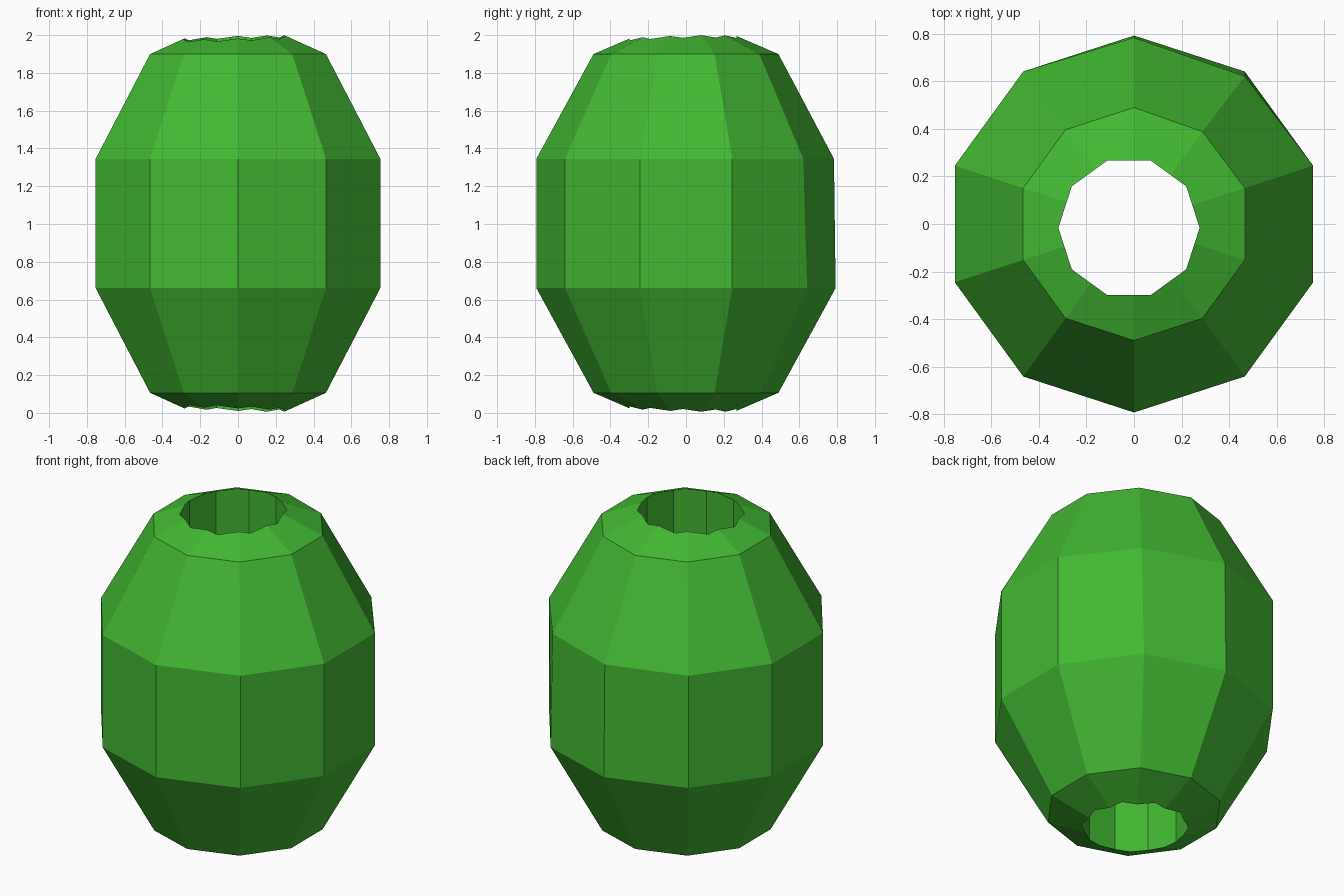
import bpy, bmesh, math

if "Cube" in bpy.data.objects:
    bpy.data.objects.remove(bpy.data.objects["Cube"])

SIDES = 10
CENTRE_Z = 1.003
RADIUS, HALF_HEIGHT = 0.833, 1.108

green = bpy.data.materials.new("green")
green.diffuse_color = (0.055, 0.48, 0.032, 1)
green.use_nodes = True
green.node_tree.nodes["Principled BSDF"].inputs["Base Color"].default_value = green.diffuse_color

# Faceted barrel body: a ten-sided sphere with five bands, stretched upwards
bm = bmesh.new()
rings = []
for i in range(1, 5):
    t = math.radians(36 * i)
    r, z = RADIUS * math.sin(t), CENTRE_Z + HALF_HEIGHT * math.cos(t)
    rings.append([bm.verts.new((r * math.cos(math.radians(18 + 36 * k)),
                                r * math.sin(math.radians(18 + 36 * k)), z))
                  for k in range(SIDES)])
top = bm.verts.new((0, 0, CENTRE_Z + HALF_HEIGHT))
bottom = bm.verts.new((0, 0, CENTRE_Z - HALF_HEIGHT))
# Slight dent at the upper back edge
rings[1][1].co.y -= 0.02
rings[1][2].co.y -= 0.009
rings[0][1].co.y -= 0.008
for k in range(SIDES):
    n = (k + 1) % SIDES
    bm.faces.new((top, rings[0][k], rings[0][n]))
    bm.faces.new((bottom, rings[3][n], rings[3][k]))
    for a, b in zip(rings, rings[1:]):
        bm.faces.new((a[k], b[k], b[n], a[n]))
bmesh.ops.recalc_face_normals(bm, faces=bm.faces)
mesh = bpy.data.meshes.new("bead_body")
bm.to_mesh(mesh)
bm.free()
body = bpy.data.objects.new("bead_body", mesh)
bpy.context.collection.objects.link(body)
mesh.materials.append(green)

# Ten-sided threading hole, a little off centre
bpy.ops.mesh.primitive_cylinder_add(vertices=SIDES, radius=0.297, depth=3,
                                    location=(-0.021, -0.016, CENTRE_Z),
                                    rotation=(0, 0, math.radians(18)))
cutter = bpy.context.object
cutter.name = "hole_cutter"
cutter.data.materials.append(green)
bpy.context.view_layer.update()
# Vertices of the hole point along the x axis
ang = min((math.atan2(v.co.y, v.co.x) % math.radians(36)) for v in cutter.data.vertices)
cutter.rotation_euler.z = -ang

mod = body.modifiers.new("hole", 'BOOLEAN')
mod.operation = 'DIFFERENCE'
mod.solver = 'EXACT'
mod.object = cutter
bpy.context.view_layer.objects.active = body
bpy.ops.object.modifier_apply(modifier=mod.name)
bpy.data.objects.remove(cutter, do_unlink=True)
